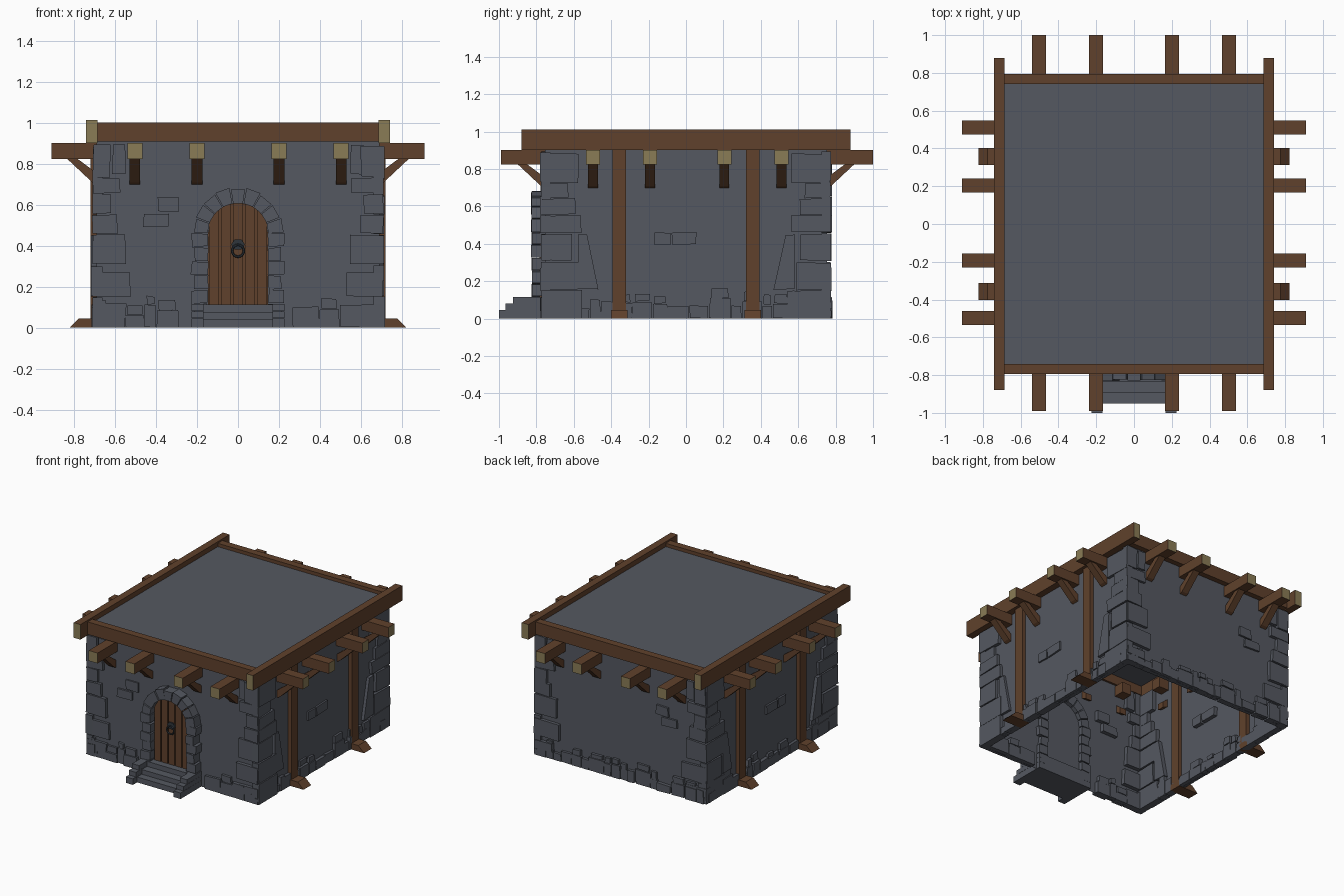
import bpy, bmesh, math, random
from mathutils import Vector

if "Cube" in bpy.data.objects:
    bpy.data.objects.remove(bpy.data.objects["Cube"])

random.seed(4)
HX, HY = 0.69, 0.755          # wall half sizes
SIDES = ("front", "back", "right", "left")


def material(name, rgb):
    m = bpy.data.materials.new(name)
    m.diffuse_color = (*rgb, 1)
    m.use_nodes = True
    m.node_tree.nodes["Principled BSDF"].inputs["Base Color"].default_value = m.diffuse_color
    return m


STONE = material("grey stone", (0.090, 0.098, 0.119))
WOOD = material("brown wood", (0.117, 0.053, 0.025))
CUT = material("pale cut wood", (0.255, 0.200, 0.093))
IRON = material("dark iron", (0.028, 0.035, 0.043))


def at(side, u, r, z):
    """u runs along the wall, r is distance outwards from it."""
    return Vector({"front": (u, -HY - r, z), "back": (u, HY + r, z),
                   "right": (HX + r, u, z), "left": (-HX - r, u, z)}[side])


def loft(bm, a, b):
    """Solid between two matching outlines."""
    va, vb = [bm.verts.new(p) for p in a], [bm.verts.new(p) for p in b]
    n = len(va)
    bm.faces.new(va)
    bm.faces.new(vb[::-1])
    for i in range(n):
        bm.faces.new((va[i], vb[i], vb[(i + 1) % n], va[(i + 1) % n]))


def along(bm, side, profile, u0, u1):
    """Extrude an (r, z) profile along the wall."""
    loft(bm, [at(side, u0, r, z) for r, z in profile], [at(side, u1, r, z) for r, z in profile])


def outward(bm, side, outline, r0, r1):
    """Extrude a (u, z) outline away from the wall."""
    loft(bm, [at(side, u, r0, z) for u, z in outline], [at(side, u, r1, z) for u, z in outline])


def box(bm, side, u0, u1, r0, r1, z0, z1):
    along(bm, side, [(r0, z0), (r1, z0), (r1, z1), (r0, z1)], u0, u1)


def stone(bm, side, u0, u1, z0, z1, r1=0.022, taper=0.0):
    """Rough block set into the wall; taper slants the inner edge."""
    j = lambda: random.uniform(-0.004, 0.004)
    pts = [(u0 + j(), max(0, z0 + j())), (u1 + j(), max(0, z0 + j())),
           (u1 - taper + j(), z1 + j()), (u0 + j(), z1 + j())]
    outward(bm, side, pts, -0.03, r1 + j())


def finish(name, bm, mats, cut_axis=None):
    bmesh.ops.recalc_face_normals(bm, faces=bm.faces)
    if cut_axis is not None:      # sawn beam ends are paler
        for f in bm.faces:
            if abs(f.normal[cut_axis]) > 0.9:
                f.material_index = 1
    me = bpy.data.meshes.new(name)
    bm.to_mesh(me)
    bm.free()
    for m in mats:
        me.materials.append(m)
    ob = bpy.data.objects.new(name, me)
    bpy.context.collection.objects.link(ob)
    return ob


# Wall shell with flat roof, open underneath
bm = bmesh.new()
bmesh.ops.create_cube(bm, size=1)
for v in bm.verts:
    v.co = Vector((v.co.x * 2 * HX, v.co.y * 2 * HY, (v.co.z + 0.5) * 0.975))
bmesh.ops.delete(bm, geom=[f for f in bm.faces if f.normal.z < -0.9], context="FACES_ONLY")
finish("walls_and_roof", bm, [STONE])

# Corner stones: (bottom, top, length)
SHORT = [(0, .045, .10), (.05, .115, .16), (.15, .27, .19), (.31, .45, .16), (.46, .55, .12),
         (.555, .65, .10), (.655, .73, .14), (.735, .89, .095)]
LONG = [(0, .15, .22), (.155, .30, .20), (.31, .45, .18), (.46, .55, .23),
        (.555, .64, .18), (.645, .72, .13), (.725, .88, .19)]
for side in SIDES:
    bm = bmesh.new()
    rows, edge = (SHORT, HX) if side in ("front", "back") else (LONG, HY)
    for s in (-1, 1):
        for z0, z1, length in rows:
            stone(bm, side, s * (edge + 0.018), s * (edge + 0.018 - length - random.uniform(-.02, .02)), z0, z1)
        if rows is SHORT:
            stone(bm, side, s * .61, s * .55, .75, .89)
        else:
            stone(bm, side, s * .58, s * .47, .155, .45, taper=-s * .06)
    finish(side + "_corner_stones", bm, [STONE])

# Uneven course of stones along the foot of each wall
for side in SIDES:
    bm = bmesh.new()
    end = HX if side in ("front", "back") else HY
    u = -end
    while u < end - 0.02:
        w = min(random.uniform(.05, .13), end - u)
        h = random.uniform(.05, .11)
        if side != "front" or u > .2 or u + w < -.2:
            stone(bm, side, u, u + w - .004, 0, h, random.uniform(.015, .025))
            if random.random() < .45:
                stone(bm, side, u + .01, u + w * .85, h + .004, h + random.uniform(.03, .06), .018)
        u += w
    finish(side + "_base_stones", bm, [STONE])

# A few stones showing in the plain wall
PATCHES = {"front": [(-.39, -.29, .565, .635), (-.46, -.335, .495, .555)],
           "back": [(-.39, -.29, .565, .635), (-.46, -.335, .495, .555)],
           "right": [(-.17, -.085, .395, .46), (-.075, .055, .395, .46)],
           "left": [(-.17, -.085, .395, .46), (-.075, .055, .395, .46)]}
for side, stones in PATCHES.items():
    bm = bmesh.new()
    for p in stones:
        stone(bm, side, *p, r1=.012)
    finish(side + "_wall_stones", bm, [STONE])

# Roof edge beams
for side in SIDES:
    bm = bmesh.new()
    if side in ("right", "left"):
        box(bm, side, -.88, .88, -.005, .05, .90, 1.012)
        finish(side + "_roof_beam", bm, [WOOD, CUT], 1)
    else:
        box(bm, side, -.69, .69, -.015, .04, .907, 1.0)
        finish(side + "_roof_beam", bm, [WOOD])

# Projecting rafters with diagonal braces
REACH = {"front": .235, "back": .245, "right": .22, "left": .22}
BRACE = [(-.04, .68), (.02, .708), (.145, .825), (.095, .825), (-.04, .725)]
for side in SIDES:
    ends = side in ("front", "back")
    rafters, braces = bmesh.new(), bmesh.new()
    for u in ((-.503, -.2, .2, .503) if ends else (-.497, -.192, .205, .51)):
        box(rafters, side, u - .037, u + .037, -.08, REACH[side], .823, .9)
        along(braces, side, BRACE, u - .026, u + .026)
    finish(side + "_rafters", rafters, [WOOD])
    ob = bpy.context.collection.objects[side + "_rafters"]
    ob.data.materials.append(CUT)
    axis = 1 if ends else 0
    limit = (HY if ends else HX) + .1
    for f in ob.data.polygons:
        if abs(f.center[axis]) > limit and abs(f.normal[axis]) > .9:
            f.material_index = 1
    finish(side + "_braces", braces, [WOOD])

# Wall posts with wedge feet on both long walls
FOOT = [(-.03, 0), (.132, 0), (.085, .045), (-.03, .045)]
for side in ("right", "left"):
    bm = bmesh.new()
    for u in (-.357, .357):
        box(bm, side, u - .037, u + .037, -.03, .028, 0, .9)
        along(bm, side, FOOT, u - .045, u + .045)
    finish(side + "_posts", bm, [WOOD])

# Door surround: side stones and arch stones
bm = bmesh.new()
ZC = .46
for s in (-1, 1):
    z = .05
    for i in range(6):
        stone(bm, "front", s * .147, s * (.228 if i % 2 else .212), z, z + .064, .07)
        z += .069
N = 9
for i in range(N):
    a0, a1 = math.pi * (i + .04) / N, math.pi * (i + .96) / N
    ro = random.uniform(.212, .226)
    pts = [(r * math.cos(a), ZC + r * math.sin(a)) for r, a in ((.148, a0), (ro, a0), (ro, a1), (.148, a1))]
    outward(bm, "front", pts, -.03, .07 + random.uniform(-.004, .006))
finish("door_surround", bm, [STONE])


def arch_outline(x0, x1, radius, n):
    xs = [x1 + (x0 - x1) * i / n for i in range(n + 1)]
    return [(x0, .11), (x1, .11)] + [(x, ZC + math.sqrt(max(0, radius ** 2 - x * x))) for x in xs]


# Plank door
bm = bmesh.new()
outward(bm, "front", arch_outline(-.147, .147, .147, 16), .002, .012)
for i in range(5):
    x = -.146 + i * .0584
    outward(bm, "front", arch_outline(x + .004, x + .0544, .148, 4), .003, .028)
finish("door_planks", bm, [WOOD])

# Door ring and its plate
bm = bmesh.new()
outward(bm, "front", [(.034 * math.cos(k * math.pi / 3), .405 + .028 * math.sin(k * math.pi / 3))
                      for k in range(6)], .02, .036)
finish("door_ring_plate", bm, [IRON])
bpy.ops.mesh.primitive_torus_add(major_radius=.029, minor_radius=.006, major_segments=16, minor_segments=6,
                                 location=(0, -HY - .042, .375), rotation=(math.pi / 2, 0, 0))
ring = bpy.context.object
ring.name = "door_ring"
ring.data.materials.append(IRON)

# Steps with stepped stone cheeks
bm = bmesh.new()
for z0, z1, r in ((0, .04, .195), (.04, .075, .14), (.075, .112, .078)):
    box(bm, "front", -.168, .168, -.03, r, z0, z1)
finish("steps", bm, [STONE])
bm = bmesh.new()
for s in (-1, 1):
    for z0, z1, r in ((0, .045, .245), (.046, .08, .21), (.081, .115, .17)):
        box(bm, "front", s * .168, s * .226, -.03, r, z0, z1)
finish("step_cheeks", bm, [STONE])
